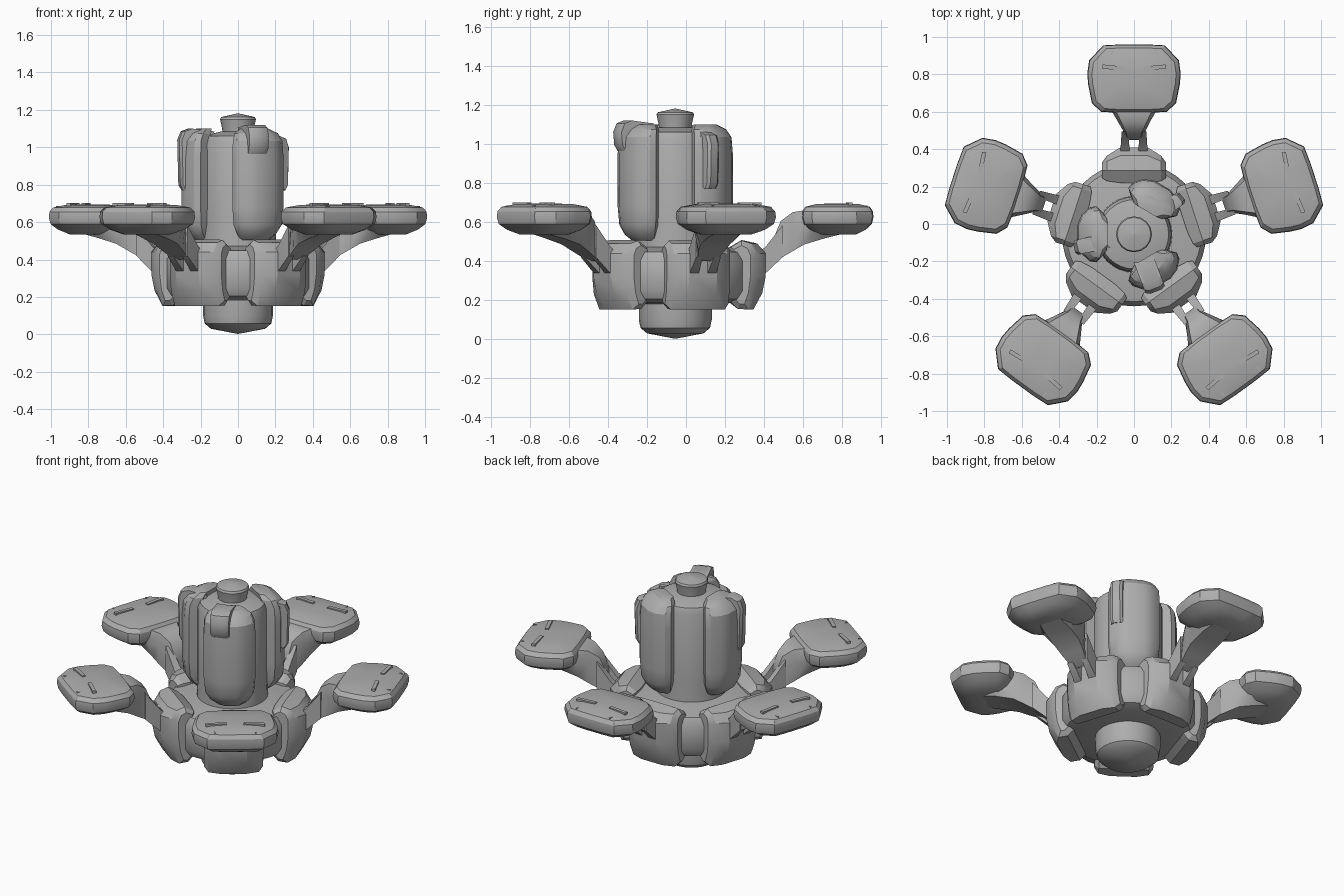
import bpy, bmesh, math
from mathutils import Matrix, Vector

AXIS_Y = -0.055  # main axis of the model

grey = bpy.data.materials.new("plain_grey")
grey.diffuse_color = (0.42, 0.42, 0.42, 1)


def finish(name, bm, angle, smooth=28):
    """Turn bm (x = tangent, y = radial, z = up, built at 90 deg) to its place."""
    turn = Matrix.Translation((0, AXIS_Y, 0)) @ Matrix.Rotation(math.radians(angle - 90), 4, 'Z')
    bm.transform(turn)
    bmesh.ops.recalc_face_normals(bm, faces=bm.faces)
    me = bpy.data.meshes.new(name)
    bm.to_mesh(me)
    bm.free()
    me.materials.append(grey)
    me.polygons.foreach_set("use_smooth", [True] * len(me.polygons))
    me.set_sharp_from_angle(angle=math.radians(smooth))
    ob = bpy.data.objects.new(name, me)
    bpy.context.collection.objects.link(ob)
    return ob


def loft(name, rings, angle=90, smooth=28):
    """Skin a list of equal-length closed rings and cap both ends."""
    bm = bmesh.new()
    vs = [[bm.verts.new(p) for p in ring] for ring in rings]
    n = len(rings[0])
    for a, b in zip(vs, vs[1:]):
        for i in range(n):
            bm.faces.new((a[i], a[(i + 1) % n], b[(i + 1) % n], b[i]))
    bm.faces.new(vs[0])
    bm.faces.new(vs[-1])
    return finish(name, bm, angle, smooth)


def lathe(name, profile, sides):
    rings = [[(r * math.cos(2 * math.pi * i / sides), r * math.sin(2 * math.pi * i / sides), z)
              for i in range(sides)] for r, z in profile]
    return loft(name, rings, 90, 32)


def mirrored(half):
    """Close a half outline of (x, y) points by mirroring in x."""
    return half + [(-x, y) for x, y in reversed(half)]


# central turned parts
lathe("bottom_nozzle", [(0.005, 0.003), (0.145, 0.03), (0.178, 0.058), (0.187, 0.1), (0.187, 0.24)], 24)
lathe("hub", [(0.15, 0.18), (0.30, 0.185), (0.36, 0.205), (0.385, 0.25), (0.385, 0.40),
              (0.36, 0.447), (0.19, 0.475)], 40)
lathe("column", [(0.205, 0.44), (0.20, 0.6), (0.20, 1.02), (0.185, 1.06), (0.09, 1.085)], 32)
lathe("top_knob", [(0.08, 1.05), (0.085, 1.10), (0.096, 1.15), (0.09, 1.162), (0.004, 1.181)], 16)

# three shell panels round the column
section = mirrored([(0.10, 0.15), (0.15, 0.20), (0.145, 0.235), (0.105, 0.28), (0.05, 0.303)])
panel_levels = [(0.505, 0.55, 0.72), (0.535, 0.75, 0.87), (0.585, 0.94, 0.97), (0.68, 1, 1),
                (0.95, 1, 1), (1.035, 0.97, 0.97), (1.075, 0.85, 0.85), (1.10, 0.55, 0.67)]
for a in (60, 180, 300):
    loft("column_panel", [[(x * w, 0.13 + (y - 0.13) * (d - (1 - d) * 0.4), z) for x, y in section]
                          for z, w, d in panel_levels], a)

# hooked strips on the panels: angle, bottom height, top height, half width
for a, zb, zt, w in ((38, 0.77, 1.06, 0.036), (193, 0.77, 1.10, 0.04), (291, 0.965, 1.12, 0.055)):
    side = [(0.15, zt - 0.015), (0.27, zt), (0.31, zt - 0.015), (0.328, zt - 0.06),
            (0.322, zb + 0.03), (0.305, zb), (0.26, zb + 0.02), (0.2, zt - 0.1)]
    loft("panel_hook", [[(x, r - 0.012 * (abs(x) > w * 0.7), z) for r, z in side]
                        for x in (-w, -w * 0.6, w * 0.6, w)], a)

# five identical arms: clamp, prongs, arm, pad
clamp_mid = [(0.275, 0.19), (0.32, 0.155), (0.40, 0.152), (0.445, 0.235),
             (0.463, 0.32), (0.463, 0.44), (0.42, 0.49), (0.34, 0.508), (0.275, 0.47)]
clamp_side = [(0.285, 0.19), (0.32, 0.155), (0.375, 0.152), (0.41, 0.23),
              (0.42, 0.32), (0.42, 0.44), (0.39, 0.49), (0.34, 0.505), (0.285, 0.47)]
clamp_end = [(0.30, 0.21), (0.33, 0.18), (0.355, 0.18), (0.375, 0.24),
             (0.385, 0.32), (0.385, 0.43), (0.37, 0.465), (0.34, 0.48), (0.30, 0.46)]
# arm slices: radius, low z, high z, low half width, high half width
arm = [(0.505, 0.40, 0.52, 0.05, 0.045), (0.54, 0.415, 0.605, 0.055, 0.05),
       (0.60, 0.45, 0.65, 0.07, 0.085), (0.66, 0.485, 0.66, 0.08, 0.12),
       (0.76, 0.515, 0.65, 0.08, 0.16), (0.90, 0.55, 0.64, 0.06, 0.14)]
pad = mirrored([(0.07, 0.648), (0.175, 0.655), (0.225, 0.70), (0.245, 0.80),
                (0.25, 0.86), (0.24, 0.93), (0.165, 1.01), (0.07, 1.015)])
pad_levels = [(0.535, 0.5), (0.56, 0.78), (0.59, 0.96), (0.625, 1.0), (0.655, 0.985),
              (0.678, 0.9), (0.692, 0.6), (0.695, 0.2)]

for k in range(5):
    a = 90 + 72 * k
    loft("hub_clamp", [[(x, r, z) for r, z in prof] for x, prof in (
        (-0.17, clamp_end), (-0.145, clamp_side), (-0.075, clamp_mid),
        (0.075, clamp_mid), (0.145, clamp_side), (0.17, clamp_end))], a)
    # twin prongs joining clamp and arm
    for s in (-1, 1):
        loft("arm_prong", [[(s * 0.048 + dx * w, r, z) for dx, z in
                            ((-1, lo), (1, lo), (1, hi), (-1, hi))]
                           for r, lo, hi, w in ((0.41, 0.32, 0.44, 0.024), (0.46, 0.335, 0.47, 0.024),
                                                (0.55, 0.42, 0.585, 0.018))], a)
    # arm body rising into the pad
    loft("arm", [[(-wl, r, lo), (wl, r, lo), (wh, r, (lo + hi) / 2 + 0.02), (wh * 0.8, r, hi),
                  (-wh * 0.8, r, hi), (-wh, r, (lo + hi) / 2 + 0.02)]
                 for r, lo, hi, wl, wh in arm], a, 40)
    loft("pad", [[(x * s, 0.83 + (y - 0.83) * s, z) for x, y in pad] for z, s in pad_levels], a)
    # slim raised ridges on the pad top
    for s in (-1, 1):
        for name, p, q, w in (("pad_ridge", (0.05, 0.885), (0.17, 0.897), 0.011),
                              ("pad_rim_rib", (0.125, 0.925), (0.115, 0.985), 0.004)):
            p, q = Vector((p[0] * s, p[1])), Vector((q[0] * s, q[1]))
            n = Vector((-(q - p).y, (q - p).x)).normalized() * w
            quad = [p - n, q - n, q + n, p + n]
            top = 0.701 if name == "pad_ridge" else 0.686
            loft(name, [[(v.x, v.y, z) for v in quad] for z in (0.65, top)], a)
